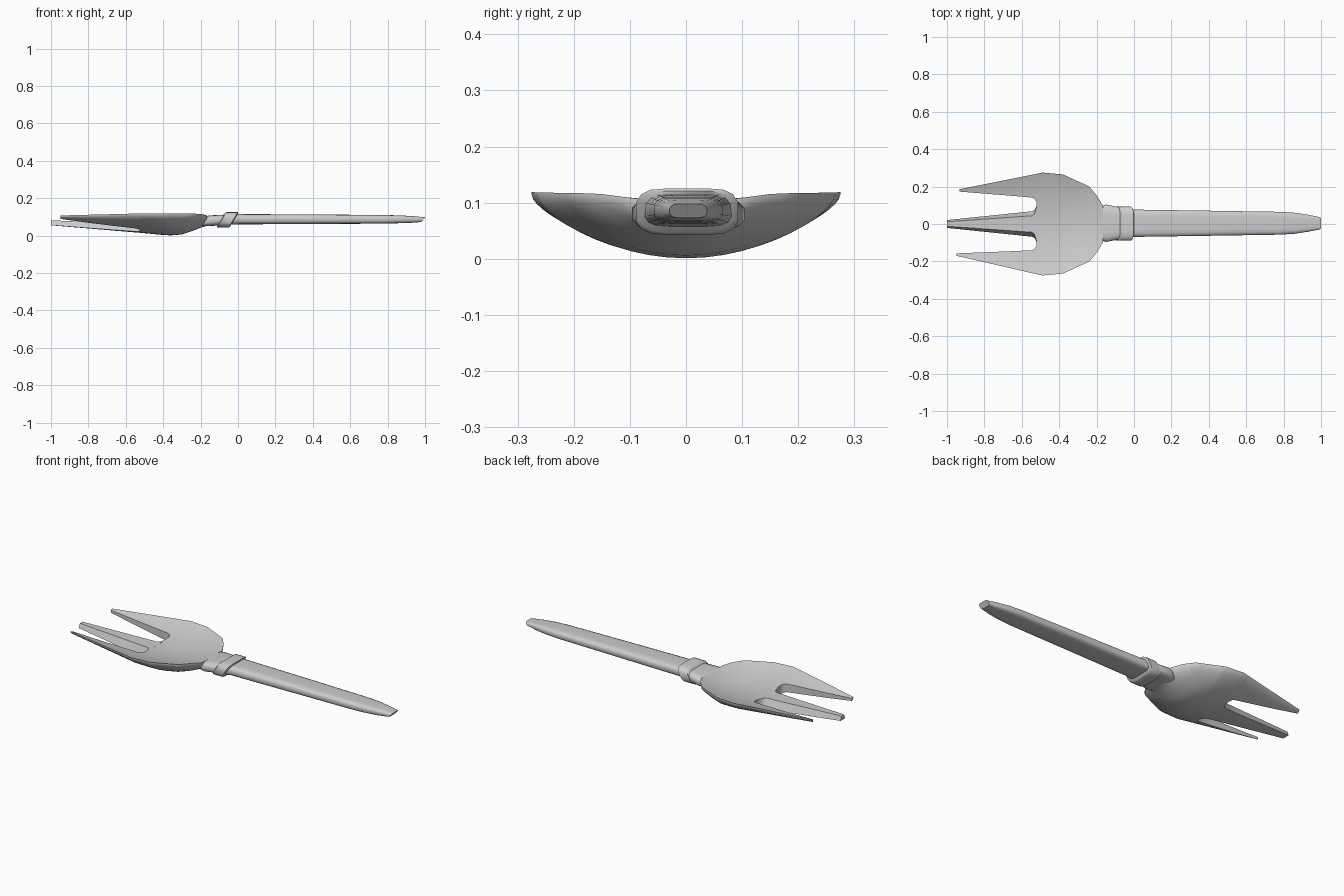
import bpy, bmesh, math

if "Cube" in bpy.data.objects:
    bpy.data.objects.remove(bpy.data.objects["Cube"])


def interp(table, x):
    # linear lookup in a table sorted by x
    for (x0, v0), (x1, v1) in zip(table, table[1:]):
        if x <= x1:
            return v0 + (v1 - v0) * (x - x0) / (x1 - x0)
    return table[-1][1]


def loft(name, rings, cap_start=True):
    bm = bmesh.new()
    rows = [[bm.verts.new(p) for p in ring] for ring in rings]
    n = len(rows[0])
    for a, b in zip(rows, rows[1:]):
        for i in range(n):
            bm.faces.new((a[i], a[(i + 1) % n], b[(i + 1) % n], b[i]))
    if cap_start:
        bm.faces.new(rows[0])
    bm.faces.new(rows[-1])
    # orient outward even when one end is open
    bmesh.ops.recalc_face_normals(bm, faces=bm.faces[:])
    mesh = bpy.data.meshes.new(name)
    bm.to_mesh(mesh)
    bm.free()
    obj = bpy.data.objects.new(name, mesh)
    bpy.context.collection.objects.link(obj)
    bpy.ops.object.select_all(action='DESELECT')
    obj.select_set(True)
    bpy.context.view_layer.objects.active = obj
    bpy.ops.object.shade_smooth_by_angle(angle=math.radians(46))
    return obj


# Bowl shape: half width, rim height, centre underside and centre top along x
WIDTH = [(-1, .165), (-.94, .178), (-.49, .275), (-.38, .265),
         (-.238, .2), (-.195, .147), (-.165, .095)]
RIM = [(-1, .101), (-.5, .114), (-.22, .112), (-.195, .11), (-.165, .103)]
UNDER = [(-1, .055), (-.5, .013), (-.42, .005), (-.36, .001), (-.3, .006),
         (-.238, .027), (-.195, .044), (-.165, .052)]
UPPER = [(-1, .08), (-.5, .072), (-.36, .071), (-.28, .082),
         (-.22, .097), (-.165, .105)]


def surf(x, y, table):
    t = min(1, abs(y) / interp(WIDTH, x))
    f = .5 * t * t + .5 * (1 - math.sqrt(1 - t * t))
    z0, rim = interp(table, x), interp(RIM, x)
    if table is UPPER:
        rim += .005
        f = t * t
    return z0 + (rim - z0) * f


def shell_ring(x, top_a, top_b, bot_a, bot_b, n):
    # closed cross-section of the shell between two y limits
    ring = []
    for a, b, table in ((top_a, top_b, UPPER), (bot_b, bot_a, UNDER)):
        for i in range(n + 1):
            y = a + (b - a) * .5 * (1 - math.cos(math.pi * i / n))
            ring.append((x, y, surf(x, y, table)))
    return ring


# Bowl body
END = -.522
rings = []
for x in (END, -.49, -.45, -.42, -.38, -.36, -.33, -.3, -.27, -.238, -.215, -.195, -.18, -.165):
    w = interp(WIDTH, x)
    rings.append(shell_ring(x, -w, w, -w, w, 24))
loft("bowl", rings)

# Outer tines
INNER = [(-.94, .165), (-.7, .151), (-.545, .141), (-.532, .135), (END, .118)]
for side, name in ((1, "left_tine"), (-1, "right_tine")):
    rings = []
    for x in (END, -.532, -.545, -.62, -.7, -.8, -.94):
        a, b = side * interp(INNER, x), side * interp(WIDTH, x)
        ring = shell_ring(x, a, b, a, b, 6)
        k = (END - x) / (END + .94)
        rings.append([(px + side * .008 * k, py + .008 * k, pz) for px, py, pz in ring])
    loft(name, rings, cap_start=False)

# Centre tine with sloping sides
BASE = [(-1, .021), (-.545, .068), (-.532, .075), (END, .095)]
TOP = [(-1, .012), (-.545, .044), (-.532, .055), (END, .09)]
rings = []
for x in (END, -.532, -.545, -.65, -.8, -1):
    t, b = interp(TOP, x), interp(BASE, x)
    rings.append(shell_ring(x, -t, t, -b, b, 4))
loft("centre_tine", rings, cap_start=False)

# Rounded box section shared by handle and collar
QUARTER = [(1, .4), (.9, .75), (.72, .95), (.45, 1)]
SECTION = (QUARTER + [(-y, z) for y, z in QUARTER[::-1]]
           + [(-y, -z) for y, z in QUARTER] + [(y, -z) for y, z in QUARTER[::-1]])


def box_ring(x, half_w, low, high, slant=0, cy=.004):
    zc, h = (low + high) / 2, (high - low) / 2
    return [(x + slant * h * v, cy + half_w * u, zc + h * v) for u, v in SECTION]


# Handle with neck
loft("handle", [box_ring(*s) for s in (
    (-.225, .07, .05, .09), (-.18, .09, .05, .103), (-.15, .1, .051, .108),
    (-.09, .088, .055, .111), (0, .073, .06, .115), (.4, .067, .062, .113),
    (.78, .061, .064, .11), (.86, .056, .066, .108, .2), (.93, .045, .068, .104, .4),
    (.99, .033, .073, .098, .8))])

# Slanted collar
loft("collar", [box_ring(-.056 + dx, .091 * k, .084 - .041 * k, .084 + .041 * k, .6, .002)
                for dx, k in ((-.035, .9), (-.03, 1), (.03, 1), (.035, .9))])
